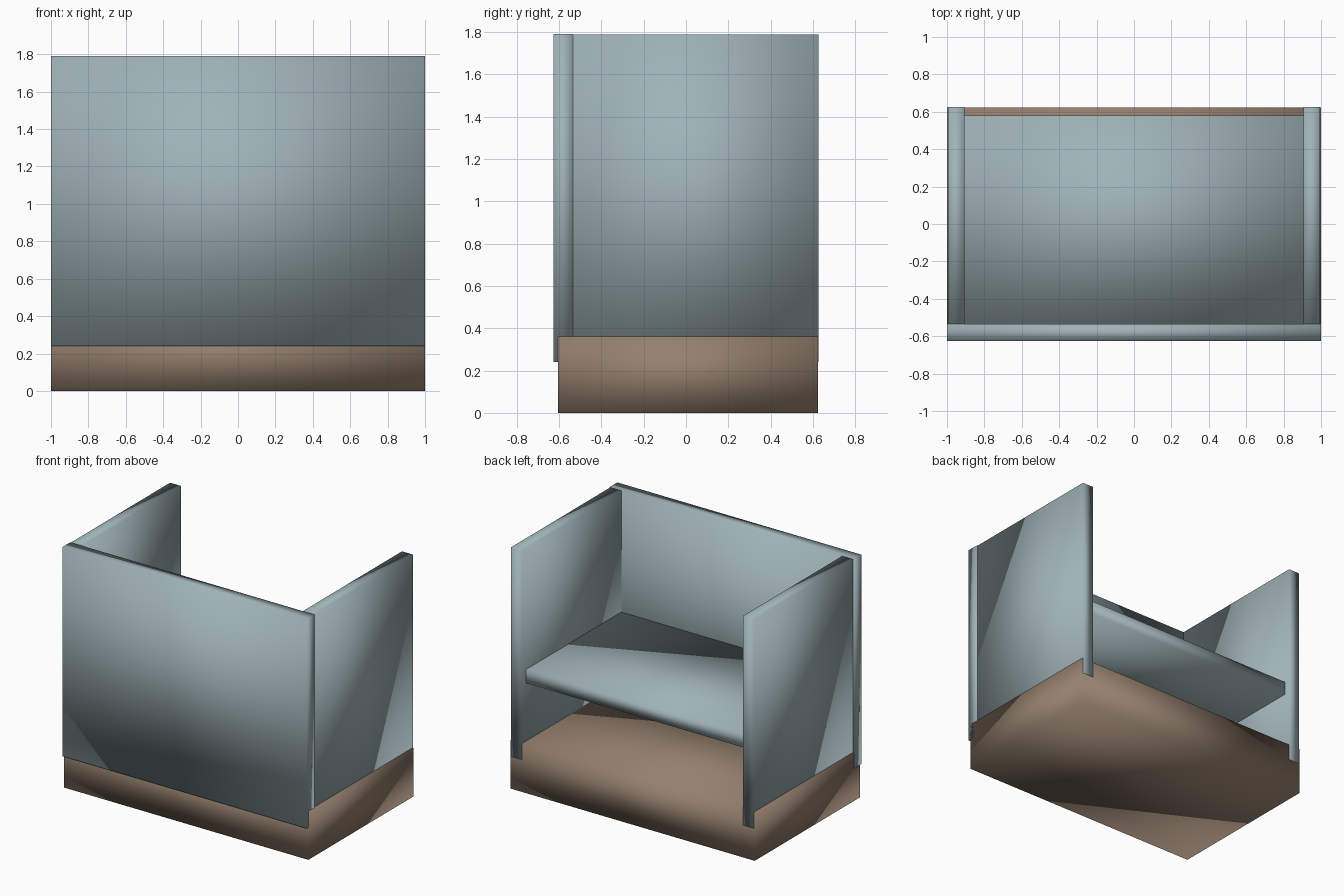
import bpy
import bmesh
from mathutils import Vector

cube = bpy.data.objects.get("Cube")
if cube:
    bpy.data.objects.remove(cube, do_unlink=True)


def make_material(name, rgb):
    mat = bpy.data.materials.new(name)
    mat.use_nodes = True
    mat.diffuse_color = (*rgb, 1)
    mat.node_tree.nodes["Principled BSDF"].inputs["Base Color"].default_value = (*rgb, 1)
    return mat


grey_blue = make_material("grey_blue", (0.35, 0.45, 0.48))
brown = make_material("brown", (0.30, 0.215, 0.155))


def board(name, low, high, mat):
    """Softly shaded box between two opposite corners."""
    low, high = Vector(low), Vector(high)
    bm = bmesh.new()
    bmesh.ops.create_cube(bm, size=1)
    for v in bm.verts:
        v.co = (low + high) / 2 + v.co * (high - low)
    for f in bm.faces:
        f.smooth = True
    mesh = bpy.data.meshes.new(name)
    bm.to_mesh(mesh)
    bm.free()
    mesh.materials.append(mat)
    obj = bpy.data.objects.new(name, mesh)
    bpy.context.collection.objects.link(obj)
    return obj


# Plinth and front panel
board("base", (-1, -0.605, 0), (1, 0.624, 0.36), brown)
board("front_panel", (-1, -0.625, 0.24), (1, -0.535, 1.79), grey_blue)

# Side panels, let into the base and just proud of its back face
for name, side in (("left_panel", 1), ("right_panel", -1)):
    inner, outer = sorted((side * 0.905, side * 0.995))
    board(name, (inner, -0.54, 0.24), (outer, 0.626, 1.789), grey_blue)

# Work surface between the panels
board("desk_top", (-0.906, -0.536, 0.79), (0.906, 0.58, 0.89), grey_blue)
